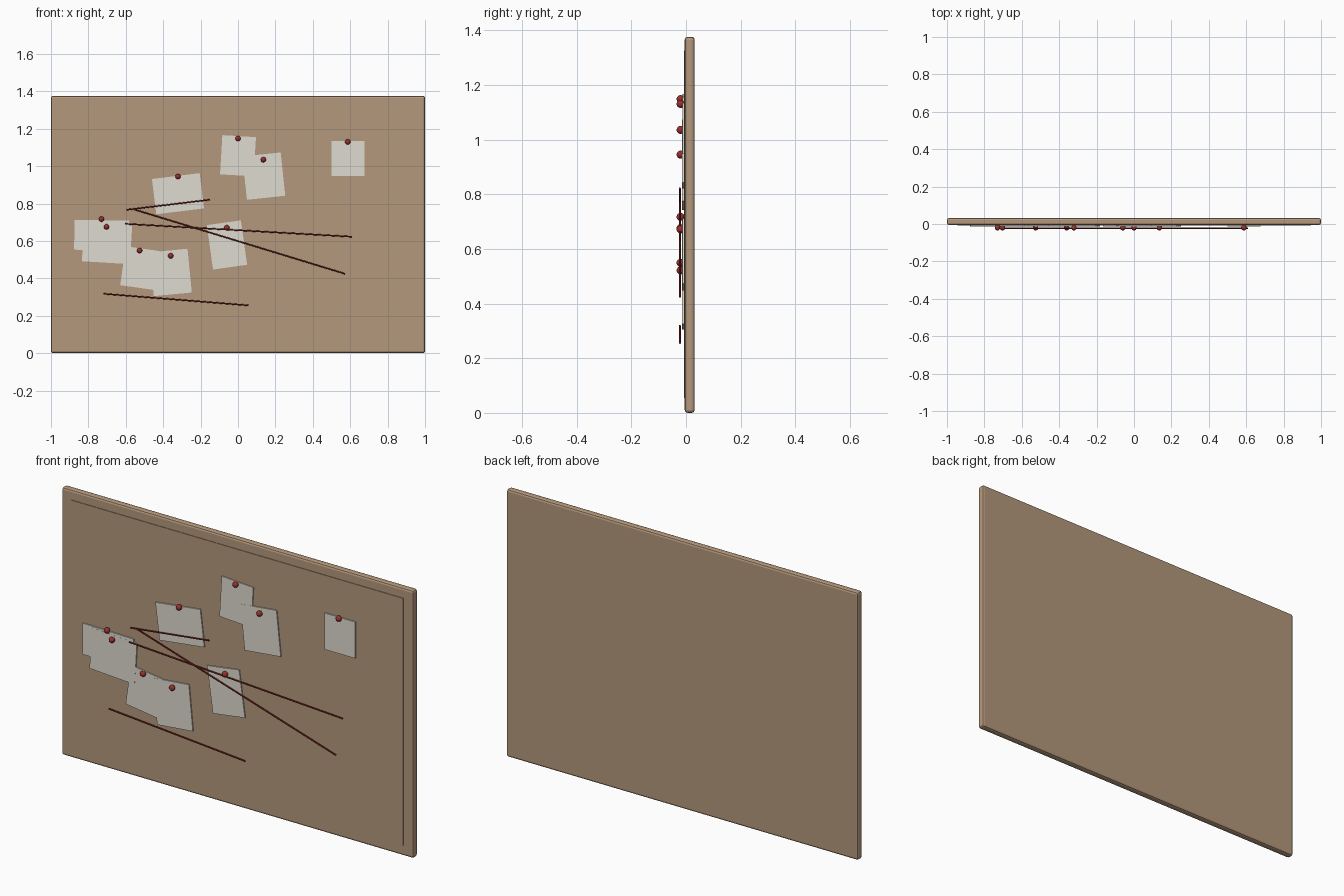
import bpy
from math import radians
from mathutils import Vector

old = bpy.data.objects.get("Cube")
if old:
    bpy.data.objects.remove(old, do_unlink=True)


def material(name, rgb):
    m = bpy.data.materials.new(name)
    m.use_nodes = True
    m.diffuse_color = (*rgb, 1)
    m.node_tree.nodes["Principled BSDF"].inputs["Base Color"].default_value = (*rgb, 1)
    return m


cork = material("cork brown", (0.46, 0.315, 0.2))
white = material("paper white", (0.74, 0.71, 0.64))
red = material("pin red", (0.32, 0.03, 0.025))
dark_red = material("string red", (0.23, 0.02, 0.015))


def finish(name, mat):
    ob = bpy.context.object
    ob.name = name
    ob.data.materials.append(mat)
    return ob


def box(name, mat, center, size, tilt=0):
    bpy.ops.mesh.primitive_cube_add(size=1, location=center)
    ob = finish(name, mat)
    ob.scale = size
    bpy.ops.object.transform_apply(location=False, rotation=False, scale=True)
    ob.rotation_euler.y = -radians(tilt)   # positive tilt lifts the right end
    return ob


# Rounded backing board and the thin raised cork sheet on its front
board = box("board", cork, (0, 0.0135, 0.688), (2, 0.037, 1.376))
bevel = board.modifiers.new("rounded edges", "BEVEL")
bevel.width = 0.011
bevel.segments = 2
box("cork_sheet", cork, (0, -0.004, 0.69), (1.89, 0.008, 1.27))

# Pinned notes: x, z, width, height, tilt, then the pin position
notes = [
    (0.0, 1.056, 0.18, 0.21, -3.4, 0.0, 1.148),
    (0.138, 0.947, 0.206, 0.233, 6, 0.136, 1.035),
    (0.588, 1.04, 0.176, 0.187, 0, 0.587, 1.13),
    (-0.321, 0.853, 0.257, 0.19, 7, -0.321, 0.945),
    (-0.73, 0.631, 0.29, 0.16, -1, -0.73, 0.717),
    (-0.7, 0.591, 0.257, 0.214, -3.5, -0.703, 0.676),
    (-0.524, 0.455, 0.184, 0.21, -8, -0.526, 0.549),
    (-0.36, 0.432, 0.204, 0.235, 5.5, -0.36, 0.521),
    (-0.059, 0.579, 0.184, 0.24, 8, -0.06, 0.671),
]
for i, (x, z, w, h, tilt, px, pz) in enumerate(notes):
    box(f"note_{i + 1}", white, (x, -0.0105 - i % 2 * 0.0006, z), (w, 0.006, h), tilt)
    bpy.ops.mesh.primitive_uv_sphere_add(segments=16, ring_count=10, radius=0.0145,
                                         location=(px, -0.02, pz))
    finish(f"pin_{i + 1}", red)
    bpy.ops.object.shade_smooth()

# Taut strings between two points on the board
strings = [
    (-0.596, 0.767, -0.15, 0.821),
    (-0.559, 0.77, 0.572, 0.425),
    (-0.604, 0.692, 0.61, 0.623),
    (-0.719, 0.318, 0.056, 0.256),
]
for i, (x1, z1, x2, z2) in enumerate(strings):
    a, b = Vector((x1, -0.022, z1)), Vector((x2, -0.022, z2))
    bpy.ops.mesh.primitive_cylinder_add(vertices=8, radius=0.0038, depth=(b - a).length,
                                        location=(a + b) / 2)
    string = finish(f"string_{i + 1}", dark_red)
    string.rotation_euler = (b - a).to_track_quat("Z", "Y").to_euler()
    bpy.ops.object.shade_smooth_by_angle()
